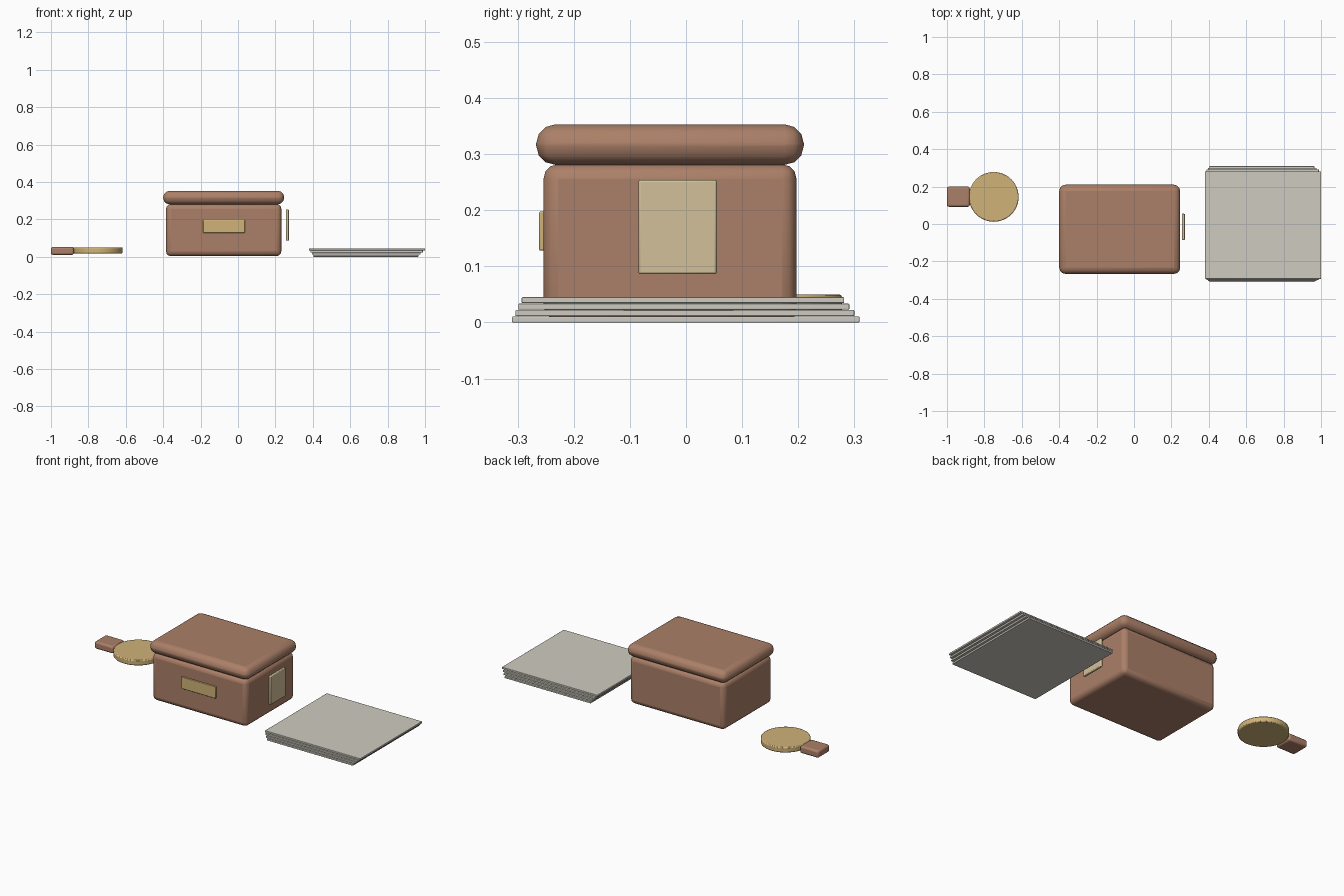
import bpy
import math

if "Cube" in bpy.data.objects:
    bpy.data.objects.remove(bpy.data.objects["Cube"])


def material(name, rgb):
    m = bpy.data.materials.new(name)
    m.diffuse_color = (*rgb, 1)
    m.use_nodes = True
    m.node_tree.nodes["Principled BSDF"].inputs["Base Color"].default_value = m.diffuse_color
    return m


leather = material("brown leather", (0.41, 0.215, 0.138))
brass = material("brass", (0.63, 0.45, 0.19))
cream = material("cream", (0.64, 0.53, 0.32))
paper = material("grey paper", (0.62, 0.60, 0.53))


def finish(obj, name, mat, bevel, segments):
    obj.name = name
    obj.data.materials.append(mat)
    mod = obj.modifiers.new("rounded edges", 'BEVEL')
    mod.width = bevel
    mod.segments = segments
    mod.limit_method = 'ANGLE'
    mod.angle_limit = math.radians(40)
    bpy.ops.object.shade_smooth_by_angle(angle=math.radians(35))
    return obj


def box(name, x, y, z, mat, bevel, segments=3):
    """Rounded box from its (min, max) extent on each axis."""
    ext = (x, y, z)
    bpy.ops.mesh.primitive_cube_add(size=1, location=[(a + b) / 2 for a, b in ext])
    obj = bpy.context.object
    obj.scale = [b - a for a, b in ext]
    bpy.ops.object.transform_apply(location=False, rotation=False, scale=True)
    return finish(obj, name, mat, bevel, segments)


# Box with overhanging lid
box("box_body", (-0.385, 0.232), (-0.254, 0.197), (0.004, 0.282), leather, 0.026)
box("box_lid", (-0.40, 0.247), (-0.267, 0.21), (0.281, 0.353), leather, 0.034)

# Front name plate and loose side card
box("front_plate", (-0.187, 0.037), (-0.262, -0.252), (0.128, 0.198), brass, 0.003, 2)
box("side_card", (0.257, 0.272), (-0.085, 0.055), (0.086, 0.254), cream, 0.004, 2)

# Hand mirror: round disc and short handle
bpy.ops.mesh.primitive_cylinder_add(vertices=48, radius=0.133, depth=0.032,
                                    location=(-0.75, 0.145, 0.034))
finish(bpy.context.object, "mirror_disc", brass, 0.005, 2)
box("mirror_handle", (-1.0, -0.878), (0.092, 0.2), (0.01, 0.053), leather, 0.011)

# Stack of sheets: each one wider and shallower than the one below
for i in range(4):
    box(f"sheet_{i + 1}",
        (0.404 - 0.008 * i, 0.964 + 0.012 * i),
        (-0.31 + 0.0057 * i, 0.309 - 0.009 * i),
        (0.0115 * i, 0.0115 * i + 0.0105), paper, 0.0015, 2)
